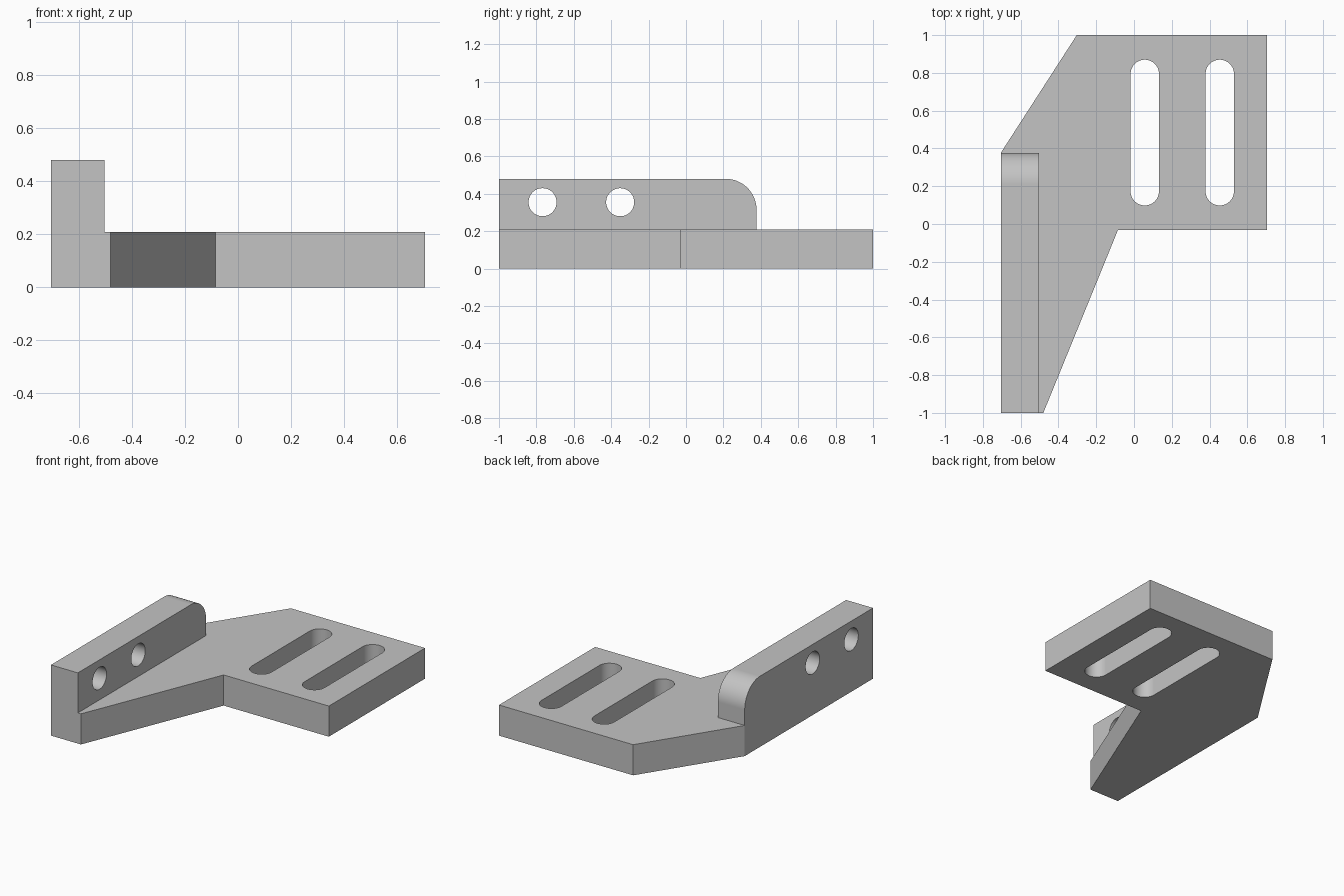
import bpy, bmesh
from math import pi, sin, cos
from mathutils import Vector

if "Cube" in bpy.data.objects:
    bpy.data.objects.remove(bpy.data.objects["Cube"])

grey = bpy.data.materials.new("plain grey")
grey.use_nodes = True
grey.diffuse_color = (0.55, 0.55, 0.55, 1)
grey.node_tree.nodes["Principled BSDF"].inputs["Base Color"].default_value = grey.diffuse_color


def arc(u, v, radius, start, end, steps=24):
    """Points along an arc, angles in half turns."""
    angles = [pi * (start + (end - start) * i / steps) for i in range(steps + 1)]
    return [(u + radius * cos(a), v + radius * sin(a)) for a in angles]


def prism(name, outline, axis, low, high):
    """Extrude an outline along z (outline in x, y) or x (outline in y, z)."""
    place = (lambda u, v: (u, v, low)) if axis == "z" else (lambda u, v: (low, u, v))
    travel = Vector((0, 0, high - low)) if axis == "z" else Vector((high - low, 0, 0))
    bm = bmesh.new()
    face = bm.faces.new([bm.verts.new(place(u, v)) for u, v in outline])
    top = bmesh.ops.extrude_face_region(bm, geom=[face], use_keep_orig=True)["geom"]
    bmesh.ops.translate(bm, vec=travel, verts=[g for g in top if isinstance(g, bmesh.types.BMVert)])
    bmesh.ops.recalc_face_normals(bm, faces=bm.faces)
    mesh = bpy.data.meshes.new(name)
    bm.to_mesh(mesh)
    bm.free()
    mesh.materials.append(grey)
    obj = bpy.data.objects.new(name, mesh)
    bpy.context.collection.objects.link(obj)
    return obj


def combine(target, other, operation):
    """Apply a boolean and drop the second solid."""
    mod = target.modifiers.new(operation.title(), "BOOLEAN")
    mod.object, mod.operation, mod.solver = other, operation, "EXACT"
    bpy.context.view_layer.objects.active = target
    bpy.ops.object.modifier_apply(modifier=mod.name)
    bpy.data.objects.remove(other)


LEFT, RIGHT, INNER = -0.705, 0.705, -0.503
THICK, HEIGHT, WALL_END, ROUND = 0.208, 0.48, 0.377, 0.165

# Base plate with a tapering arm
bracket = prism("bracket", [(LEFT, -1), (-0.48, -1), (-0.085, -0.032), (RIGHT, -0.032),
                            (RIGHT, 1), (-0.303, 1), (LEFT, WALL_END)], "z", 0, THICK)

# Upright wall with one rounded top corner
wall = prism("upright_wall", [(-1, 0.1), (WALL_END, 0.1)]
             + arc(WALL_END - ROUND, HEIGHT - ROUND, ROUND, 0, 0.5)
             + [(-1, HEIGHT)], "x", LEFT, INNER)
combine(bracket, wall, "UNION")

# Two long slots through the plate
for x in (0.057, 0.454):
    slot = arc(x, 0.795, 0.075, 0, 1) + arc(x, 0.173, 0.075, 1, 2)
    combine(bracket, prism("slot_cutter", slot, "z", -0.1, 0.4), "DIFFERENCE")

# Two round holes through the wall
for y in (-0.767, -0.352):
    hole = arc(y, 0.355, 0.075, 0, 2, 48)[:-1]
    combine(bracket, prism("hole_cutter", hole, "x", -0.9, -0.3), "DIFFERENCE")

# Smooth curved faces, crisp edges
bpy.ops.object.select_all(action="DESELECT")
bracket.select_set(True)
bpy.context.view_layer.objects.active = bracket
bpy.ops.object.shade_smooth_by_angle()
weighted = bracket.modifiers.new("Weighted Normal", "WEIGHTED_NORMAL")
weighted.keep_sharp = True
